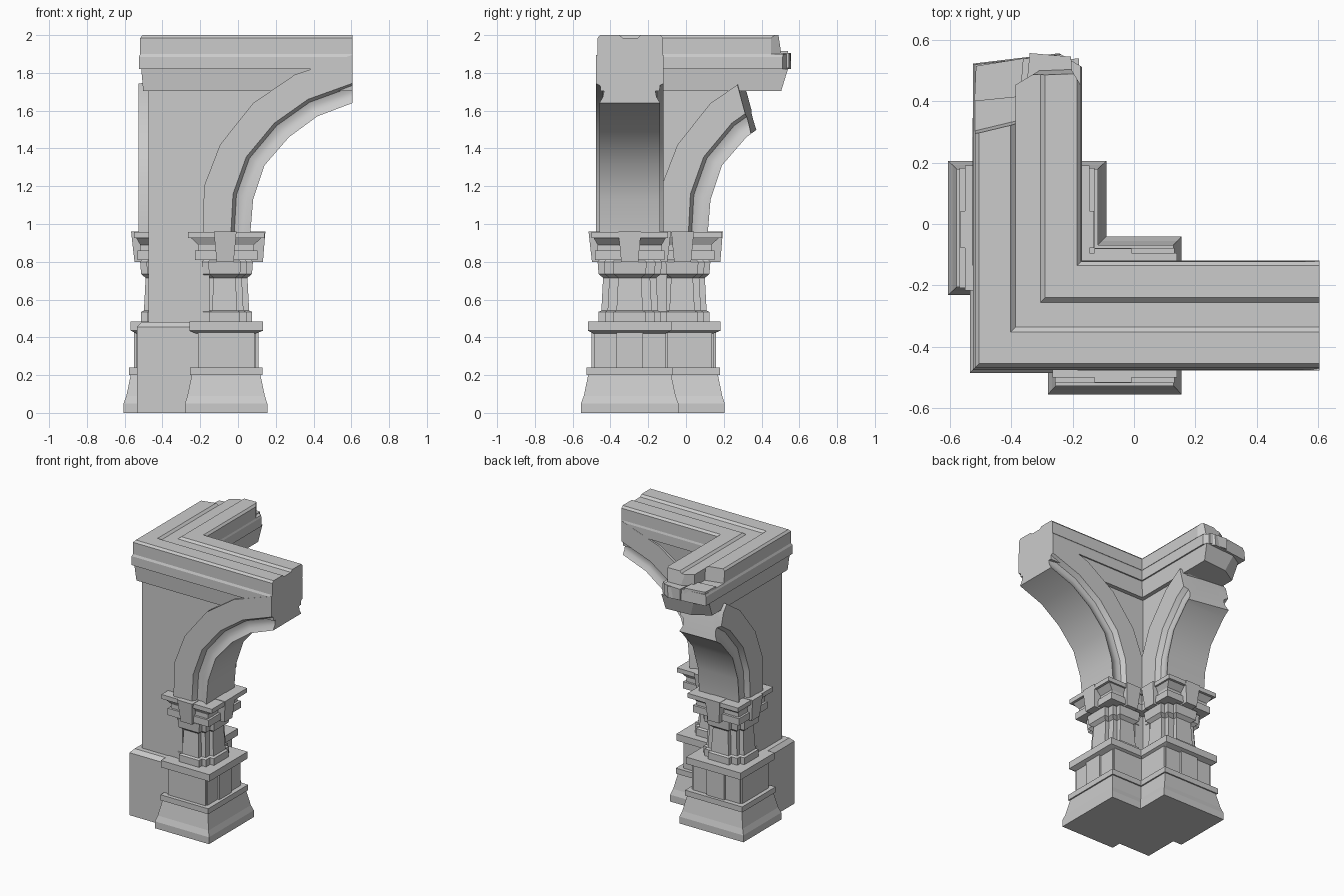
import bpy, bmesh
from mathutils import Vector

cube = bpy.data.objects.get("Cube")
if cube:
    bpy.data.objects.remove(cube)

stone = bpy.data.materials.new("grey stone")
stone.use_nodes = True
stone.diffuse_color = (0.6, 0.6, 0.6, 1)
stone.node_tree.nodes["Principled BSDF"].inputs["Base Color"].default_value = (0.6, 0.6, 0.6, 1)


def swap(v):
    """Reflect a point of the front arm onto the back arm."""
    return Vector((v[1] - 0.05, v[0] + 0.05, v[2]))


def loft(name, rings, back=False, cuts=(), smooth=False, bevel=0):
    """Skin equal-length rings, cap both ends, then break off along cut planes."""
    bm = bmesh.new()
    rows = [[bm.verts.new(swap(p) if back else p) for p in ring] for ring in rings]
    n = len(rows[0])
    for a, b in zip(rows, rows[1:]):
        for i in range(n):
            j = (i + 1) % n
            bm.faces.new((a[i], a[j], b[j], b[i]))
    bm.faces.new(rows[0])
    bm.faces.new(rows[-1])
    for point, normal in cuts:
        geom = bm.verts[:] + bm.edges[:] + bm.faces[:]
        cut = bmesh.ops.bisect_plane(bm, geom=geom, plane_co=point, plane_no=normal, clear_outer=True)
        edges = [e for e in cut["geom_cut"] if isinstance(e, bmesh.types.BMEdge)]
        bmesh.ops.holes_fill(bm, edges=edges, sides=0)
    bmesh.ops.recalc_face_normals(bm, faces=bm.faces)
    mesh = bpy.data.meshes.new(name)
    bm.to_mesh(mesh)
    bm.free()
    mesh.materials.append(stone)
    ob = bpy.data.objects.new(name, mesh)
    bpy.context.collection.objects.link(ob)
    if bevel:
        mod = ob.modifiers.new("worn edges", "BEVEL")
        mod.width, mod.segments = bevel, 2
    if smooth:
        bpy.ops.object.select_all(action="DESELECT")
        ob.select_set(True)
        bpy.context.view_layer.objects.active = ob
        bpy.ops.object.shade_smooth_by_angle(angle=0.6)
    return ob


def rect(cx, cy, z, hx, hy):
    return [(cx - hx, cy - hy, z), (cx + hx, cy - hy, z), (cx + hx, cy + hy, z), (cx - hx, cy + hy, z)]


# Arch curves in x and z: outer edge of the band and edge of the opening
OUTER = [(-.185, .95), (-.18, 1.2), (-.095, 1.42), (.08, 1.64), (.3, 1.79), (.605, 1.895)]
INNER = [(.065, .95), (.08, 1.13), (.14, 1.31), (.27, 1.46), (.42, 1.57), (.605, 1.64)]
# Arch moulding: fraction from outer to inner edge, and inset from the face
MOULD = [(0, 0), (.59, 0), (.66, .035), (.76, .043), (.88, .036), (1, .018)]
MID = -.298
HALF = .179


def arch_rings():
    rings = []
    for (ox, oz), (ix, iz) in zip(OUTER, INNER):
        def side(s, seq):
            return [(ox + (ix - ox) * t, MID + s * (HALF - d), oz + (iz - oz) * t) for t, d in seq]
        rings.append(side(-1, MOULD) + side(1, MOULD[::-1]))
    return rings


# Beam cross-sections in y and z
BEAM = {
    "beam_fascia": [(-.452, 1.705), (-.462, 1.82), (-.13, 1.82), (-.14, 1.705)],
    "beam_band": [(-.475, 1.82), (-.475, 1.885), (-.468, 1.9), (-.125, 1.9), (-.12, 1.885), (-.12, 1.82)],
    "beam_top_outer": [(-.468, 1.9), (-.468, 1.985), (-.455, 2), (-.352, 2), (-.336, 1.985), (-.336, 1.9)],
    "beam_top_inner": [(-.336, 1.9), (-.336, 1.985), (-.255, 1.985), (-.24, 2), (-.135, 2), (-.122, 1.985), (-.122, 1.9)],
}
# Broken ends of the back arm: a point and an outward normal
BREAKS = {
    "beam_fascia": [((-.35, .52, 1.8), (-.08, 1, -.3)), ((-.45, .47, 1.75), (-.6, 1, -.5))],
    "beam_band": [((-.28, .55, 1.86), (-.12, 1, .05)), ((-.2, .53, 1.86), (.6, 1, 0))],
    "beam_top_outer": [((-.45, .315, 1.95), (-.24, 1, .1))],
    "beam_top_inner": [((-.25, .495, 1.95), (-.04, 1, .15)), ((-.35, .475, 1.95), (-.6, 1, 0)),
                       ((-.19, .48, 1.95), (1, .6, 0))],
}
ARCH_BREAK = [((-.35, .35, 1.52), (.1, .93, .25)), ((-.35, .35, 1.69), (-.1, .75, .6))]

# Pier stack: height, half width, half depth
PIER = [(0, .218, .258), (.05, .218, .258), (.09, .205, .243), (.2, .182, .22), (.2, .192, .23),
        (.24, .192, .23), (.24, .158, .19), (.42, .158, .19), (.435, .195, .22), (.485, .195, .22)]
IMPOST = [(.81, .165, .185), (.86, .165, .185), (.86, .148, .17), (.89, .148, .17), (.925, .185, .19),
          (.925, .203, .203), (.957, .203, .203)]
SHAFT = [(.485, .02), (.535, .02), (.542, .005), (.715, -.004), (.735, .02), (.8, .025), (.815, .01)]
CX = -.063

for back in (False, True):
    arm = "back_" if back else "front_"

    # Wall filling the space behind the arch
    outline = [(-.475, 0), (-.15, 0), (-.15, 1)] + [(x + .03, z - .03) for x, z in OUTER[1:5]]
    outline += [(.3, 1.82), (-.475, 1.82)]
    loft(arm + "wall", [[(x, y, z) for x, z in outline] for y in (-.425, -.17)], back,
         ARCH_BREAK[1:] if back else ())

    # Moulded arch
    loft(arm + "arch", arch_rings(), back, ARCH_BREAK if back else (), smooth=True)

    # Beam courses, mitred at the corner
    for name, section in BEAM.items():
        rings = [[(y - .05, y, z) for y, z in section], [(.605, y, z) for y, z in section]]
        loft(arm + name, rings, back, BREAKS[name] if back else ())

    # Pedestal with raised strips on the die
    loft(arm + "pedestal", [rect(CX, MID, *r) for r in PIER], back)
    loft(arm + "pedestal_side_strip", [rect(CX, MID, z, .172, .07) for z in (.23, .43)], back)
    loft(arm + "pedestal_face_strip", [rect(CX, MID, z, .15, .202) for z in (.23, .43)], back)

    # Clustered column
    for part, hx, hy in (("face", .062, .145), ("side", .125, .065), ("core", .095, .112)):
        loft(arm + "column_" + part, [rect(CX - .008, MID, z, hx + g, hy + g) for z, g in SHAFT], back)

    # Impost and tapered key blocks
    loft(arm + "impost", [rect(CX, MID, *r) for r in IMPOST], back)
    loft(arm + "face_key", [rect(CX - .005, MID, .8, .045, .2), rect(CX - .005, MID, .96, .06, .218)], back)
    loft(arm + "side_key", [rect(CX, MID, .8, .195, .045), rect(CX, MID, .96, .208, .06)], back)

# Solid corner plinth
loft("corner_plinth", [rect(-.365, -.315, z, h, h) for z, h in ((0, .17), (.455, .17), (.482, .145))])

# Loose blocks on the broken end
loft("broken_block_outer", [[(-.52, .4, z), (-.37, .415, z), (-.36, .54, z), (-.515, .515, z)] for z in (1.82, 1.915)])
loft("broken_block_inner", [[(-.35, .45, z), (-.2, .45, z), (-.205, .545, z), (-.34, .557, z)] for z in (1.825, 1.905)])
